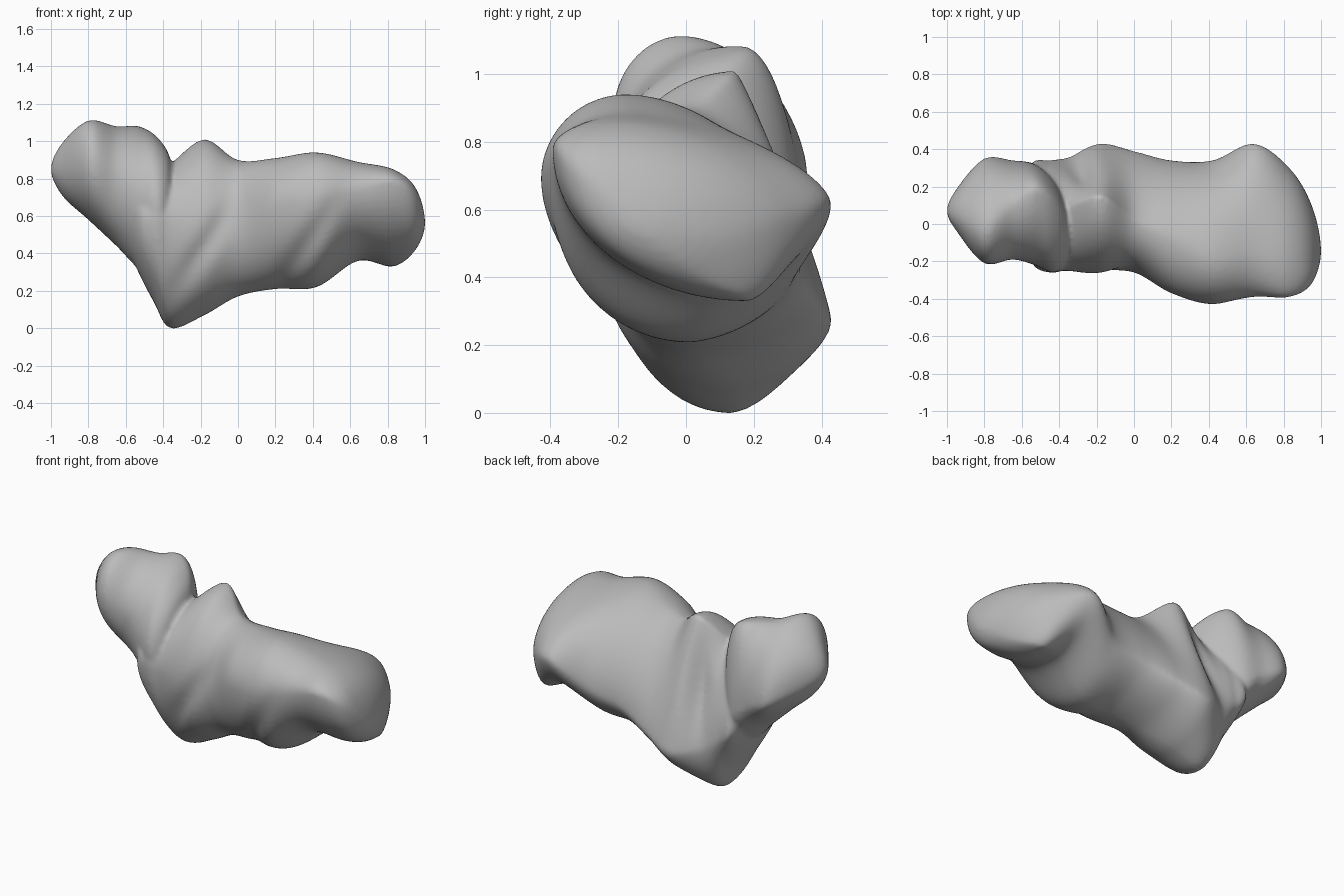
import bpy
import bmesh
import math

default_cube = bpy.data.objects.get("Cube")
if default_cube:
    bpy.data.objects.remove(default_cube, do_unlink=True)

SIDES = 64
STEPS = 10

clay = bpy.data.materials.new("clay_grey")
clay.use_nodes = True
clay.diffuse_color = (0.5, 0.5, 0.5, 1)
shader = clay.node_tree.nodes["Principled BSDF"]
shader.inputs["Base Color"].default_value = clay.diffuse_color
shader.inputs["Roughness"].default_value = 0.7

# Each section, in hundredths: x, then (y, z) of its top, back, bottom and
# front, then the flatness of its upper back quarter (100 round, 200 straight)
body_sections = [
    (-62, 8, 56, 8, 56, 8, 56, 8, 56, 100),
    (-55, 5, 78, 32, 46, 8, 34, -20, 58, 110),
    (-45, 10, 82, 34, 38, 10, 14, -26, 58, 125),
    (-36, 9, 88, 36, 31, 13, 0, -25, 55, 145),
    (-18, 15, 101, 43, 27, 12, 7, -27, 50, 175),
    (0, 2, 90, 39, 33, 4, 17, -26, 54, 145),
    (20, -8, 91, 34, 41, 0, 21, -37, 66, 120),
    (42, -18, 94, 34, 46, 2, 22, -43, 68, 110),
    (64, -17, 89, 43, 62, 10, 36, -39, 74, 130),
    (83, -22, 85, 30, 57, 18, 33, -39, 78, 115),
    (95, -25, 75, 10, 53, 0, 42, -32, 70, 100),
    (100, -15, 56, -15, 56, -15, 56, -15, 56, 100),
]
head_sections = [
    (-100, 7, 85, 7, 85, 7, 85, 7, 85, 100),
    (-94, 4, 99, 20, 80, 10, 71, -5, 86, 105),
    (-80, -2, 111, 35, 71, 12, 58, -21, 88, 115),
    (-65, 9, 108, 34, 64, 10, 44, -19, 80, 105),
    (-53, 17, 108, 32, 56, 6, 32, -22, 70, 100),
    (-43, 12, 102, 23, 68, 0, 30, -26, 64, 100),
    (-36, 2, 90, 10, 70, -5, 42, -20, 64, 100),
    (-33, -5, 66, -5, 66, -5, 66, -5, 66, 100),
]


def blend(a, b, c, d, t):
    """Smooth spline between b and c."""
    return b + t / 2 * (c - a + t * (2*a - 5*b + 4*c - d + t * (3*(b - c) + d - a)))


def rounded_end(tip, inner):
    """Phantom section that makes the loft close as a round nose."""
    mirrored = [2 * p - q for p, q in zip(tip, inner)]
    mirrored[0] = inner[0]
    return mirrored


def outline(section):
    """Four curved quarters joining the extreme points of a section."""
    x, ty, tz, ry, rz, by, bz, ly, lz, flat = [v / 100 for v in section]
    points = []
    for i in range(SIDES):
        a = math.tau * i / SIDES
        s, c = math.sin(a), math.cos(a)
        power = 1 if s < 0 else flat if c > 0 else 1.2
        s = math.copysign(abs(s) ** power, s)
        c = math.copysign(abs(c) ** power, c)
        mid_y = ty if c > 0 else by
        mid_z = rz if s > 0 else lz
        y = mid_y + ((ry - mid_y) if s > 0 else (mid_y - ly)) * s
        z = mid_z + ((tz - mid_z) if c > 0 else (mid_z - bz)) * c
        points.append((x, y, z))
    return points


def fold(x, z, fold_x, slope, mid_z, reach, width):
    """Strength of a slanting fold that fades away from its middle height."""
    distance = x - fold_x - slope * (z - mid_z)
    return math.exp(-((z - mid_z) / reach) ** 2 - (distance / width) ** 2)


def crease(x, y, z):
    """Shallow folds in the front and one deeper fold in the back."""
    if y < 0:
        y += 0.03 * (fold(x, z, -0.19, 0.6, 0.42, 0.22, 0.07)
                     + fold(x, z, 0.35, 0.6, 0.42, 0.22, 0.07))
    elif y > 0.1:
        y -= 0.05 * fold(x, z, -0.28, 0.15, 0.62, 0.25, 0.06)
    return (x, y, z)


def loft(bm, sections, folded):
    keys = [rounded_end(sections[0], sections[1]), *sections,
            rounded_end(sections[-1], sections[-2])]
    rings = []
    for k in range(len(sections) - 1):
        for j in range(STEPS):
            if k + j:
                ring = [blend(*vals, j / STEPS) for vals in zip(*keys[k:k + 4])]
                points = outline(ring)
                if folded:
                    points = [crease(*p) for p in points]
                rings.append([bm.verts.new(p) for p in points])
    for one, two in zip(rings, rings[1:]):
        for i in range(SIDES):
            n = (i + 1) % SIDES
            bm.faces.new((one[i], one[n], two[n], two[i]))
    # Close both noses
    for ring, section in ((rings[0], sections[0]), (rings[-1], sections[-1])):
        tip = bm.verts.new([v / 100 for v in section[:3]])
        for i in range(SIDES):
            bm.faces.new((ring[i], ring[(i + 1) % SIDES], tip))


# Trunk and head lobe, fused into one skin
bm = bmesh.new()
loft(bm, body_sections, True)
loft(bm, head_sections, False)
bmesh.ops.recalc_face_normals(bm, faces=bm.faces)
mesh = bpy.data.meshes.new("lumpy_body")
bm.to_mesh(mesh)
bm.free()
mesh.materials.append(clay)
body = bpy.data.objects.new("lumpy_body", mesh)
bpy.context.collection.objects.link(body)

fuse = body.modifiers.new("fuse", "REMESH")
fuse.mode = "VOXEL"
fuse.voxel_size = 0.014
fuse.use_smooth_shade = True
soften = body.modifiers.new("soften", "SMOOTH")
soften.factor = 0.5
soften.iterations = 4

bpy.context.view_layer.objects.active = body
body.select_set(True)
bpy.ops.object.shade_smooth()
